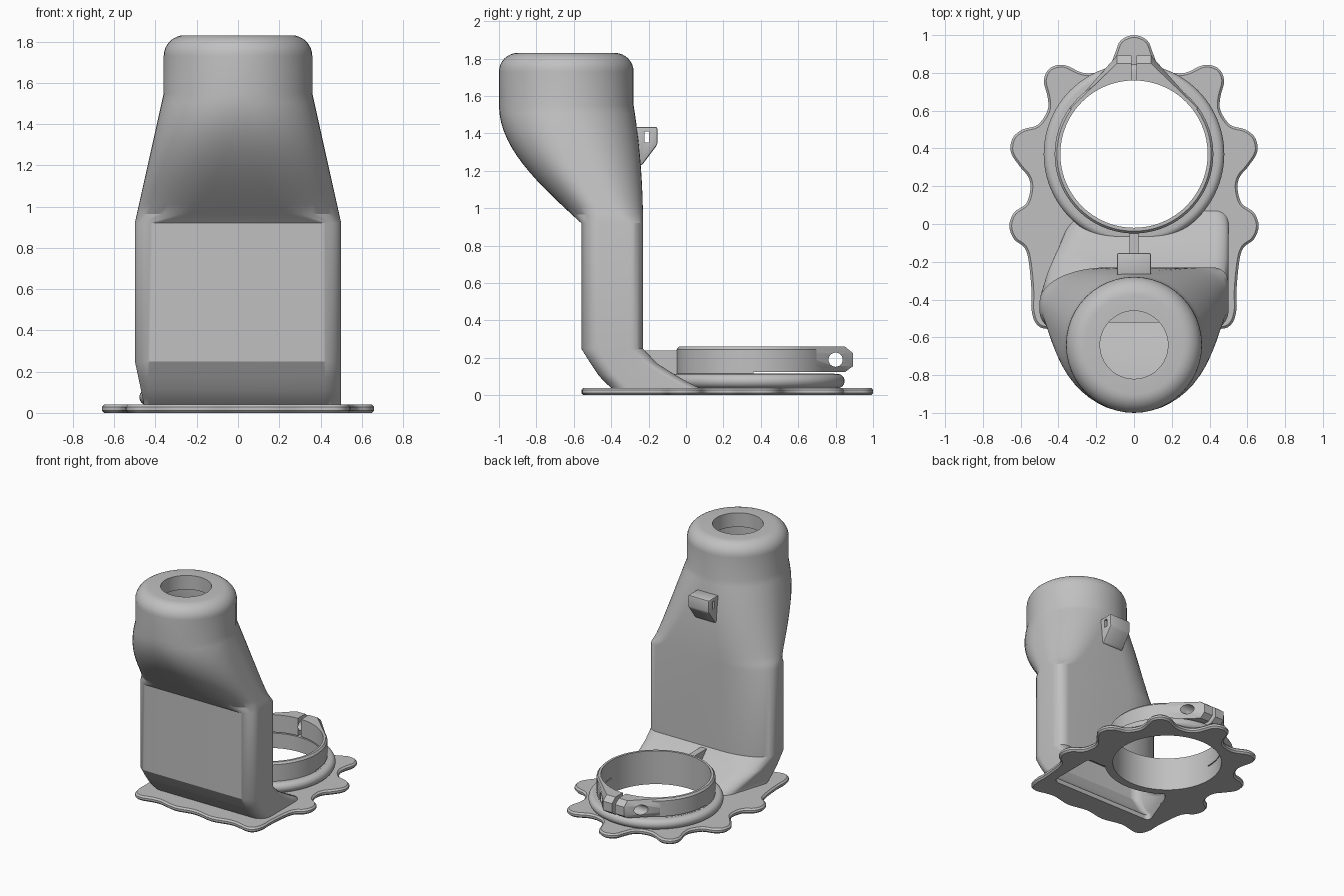
import bpy, bmesh
from math import sin, cos, pi, radians
from mathutils import Vector

cube = bpy.data.objects.get("Cube")
if cube:
    bpy.data.objects.remove(cube)

GREY = (0.53, 0.53, 0.53, 1)
plastic = bpy.data.materials.new("grey_plastic")
plastic.use_nodes = True
plastic.diffuse_color = GREY
plastic.node_tree.nodes["Principled BSDF"].inputs["Base Color"].default_value = GREY
RING_Y = 0.37
PORT_Y = -0.64


def loft(name, rings, close=False):
    """Skin a list of equal-length point rings, capped or closed into a loop."""
    bm = bmesh.new()
    rows = [[bm.verts.new(p) for p in ring] for ring in rings]
    n = len(rows[0])
    pairs = list(zip(rows, rows[1:]))
    if close:
        pairs.append((rows[-1], rows[0]))
    for a, b in pairs:
        for i in range(n):
            j = (i + 1) % n
            bm.faces.new((a[i], a[j], b[j], b[i]))
    if not close:
        bm.faces.new(rows[0])
        bm.faces.new(rows[-1])
    bmesh.ops.remove_doubles(bm, verts=bm.verts, dist=1e-4)
    bmesh.ops.recalc_face_normals(bm, faces=bm.faces)
    mesh = bpy.data.meshes.new(name)
    bm.to_mesh(mesh)
    bm.free()
    mesh.materials.append(plastic)
    ob = bpy.data.objects.new(name, mesh)
    bpy.context.collection.objects.link(ob)
    return ob


def circle(r, y, z, n=96):
    return [(r * cos(2 * pi * i / n), y + r * sin(2 * pi * i / n), z) for i in range(n)]


def prism_x(name, half, profile):
    return loft(name, [[(x, y, z) for y, z in profile] for x in (-half, half)])


def box(name, x, y0, y1, z0, z1):
    return prism_x(name, x, [(y0, z0), (y1, z0), (y1, z1), (y0, z1)])


def apply(ob, kind, **settings):
    mod = ob.modifiers.new(kind.lower(), kind)
    for key, value in settings.items():
        setattr(mod, key, value)
    bpy.context.view_layer.objects.active = ob
    bpy.ops.object.modifier_apply(modifier=mod.name)


def cut(ob, *cutters):
    for c in cutters:
        apply(ob, 'BOOLEAN', operation='DIFFERENCE', solver='EXACT', object=c)


def section(z, front, back, front_left, right, back_left, rf, rb, rl, inset=0, n=12):
    """Four-cornered duct section; each corner is an arc of (x, y) radii."""
    d = inset
    corners = [Vector(c) for c in ((front_left + d, front + d), (right - d, front + d),
                                   (right - d, back - d), (back_left + d, back - d))]
    lens = [rf[::-1], rf, rb[::-1], rl]
    ring = []
    for i, c in enumerate(corners):
        u = (corners[i - 1] - c).normalized()
        v = (corners[(i + 1) % 4] - c).normalized()
        lu, lv = (max(k - d, 0.01) for k in lens[i])
        for k in range(n + 1):
            t = k / n * pi / 2
            p = c + u * lu * (1 - sin(t)) + v * lv * (1 - cos(t))
            ring.append((p.x, p.y, z))
    return ring


def duct_rings(inset=0):
    rings = []
    # flared foot: height, front, back, front left and back left corners
    for z, front, back, left, back_left in ((-0.02 if inset else 0.01, -0.39, 0.09, -0.48, -0.33),
                                            (0.04, -0.4, 0.07, -0.48, -0.33),
                                            (0.07, -0.435, 0.01, -0.483, -0.36),
                                            (0.11, -0.47, -0.06, -0.487, -0.4),
                                            (0.17, -0.51, -0.155, -0.493, -0.45)):
        rings.append(section(z, front, back, left, 0.5, back_left,
                             (0.09, 0.09), (0.07, 0.07), (0.15, 0.14), inset))
    # straight body, then blend into the round neck
    steps = 14
    levels = [(0.25, 0)] + [(0.92 + 0.63 * i / steps, i / steps) for i in range(steps + 1)]
    for z, t in levels:
        w = 0.5 - 0.14 * t
        fast = t ** 0.6
        back_r = 0.08 + 0.28 * fast
        rings.append(section(z, -0.56 - 0.44 * sin(t * pi / 2), -0.23 - 0.05 * t * t, -w, w, -w,
                             (0.1 + (w - 0.1) * t ** 0.35, 0.1 + 0.26 * fast),
                             (back_r, back_r), (0.36, 0.18 + 0.18 * fast), inset))
    return rings


def neck(z, r):
    return section(z, PORT_Y - r, PORT_Y + r, -r, r, -r, (r, r), (r, r), (r, r))


# Cutters
duct_core = loft("duct_core", duct_rings(0.04)
                 + [neck(1.7, 0.32), neck(1.72, 0.18), neck(1.9, 0.18)])
ring_bore = loft("ring_bore", [circle(0.39, RING_Y, z) for z in (-0.1, 0.5)])
foot_bore = loft("foot_bore", [circle(0.41, RING_Y, z) for z in (-0.1, 0.5)])
flex_slit = box("flex_slit", 0.7, 0.36, 1.1, 0.116, 0.124)
clamp_gap = box("clamp_gap", 0.014, 0.65, 1.1, 0.116, 0.4)
hook_slot = box("hook_slot", 0.2, -0.222, -0.197, 1.35, 1.41)
bolt_hole = loft("bolt_hole", [[(x, y, 0.19 + z) for z, y, _ in circle(0.038, 0.8, 0, 24)]
                               for x in (-0.5, 0.5)])
cutters = [duct_core, ring_bore, foot_bore, flex_slit, clamp_gap, hook_slot, bolt_hole]

# Hollow duct with rounded shoulder
fillet = [neck(1.73 + 0.1 * sin(a), 0.26 + 0.1 * cos(a))
          for a in (k * pi / 16 for k in range(9))]
duct = loft("duct", duct_rings() + fillet)
cut(duct, duct_core, foot_bore)

# Scalloped base plate, outline mirrored and smoothed
half = [(0, 1), (0.07, 0.972), (0.1, 0.905), (0.127, 0.845), (0.18, 0.807), (0.27, 0.8),
        (0.37, 0.842), (0.445, 0.825), (0.477, 0.76), (0.457, 0.67), (0.458, 0.6),
        (0.51, 0.525), (0.59, 0.5), (0.642, 0.455), (0.652, 0.38), (0.605, 0.305),
        (0.56, 0.25), (0.548, 0.19), (0.57, 0.11), (0.635, 0.06), (0.66, -0.01),
        (0.635, -0.08), (0.58, -0.125), (0.557, -0.2), (0.542, -0.36), (0.543, -0.45),
        (0.52, -0.525), (0.46, -0.555), (0.32, -0.53), (0.16, -0.56), (0, -0.535)]
loop = [Vector(p) for p in half + [(-x, y) for x, y in half[-2:0:-1]]]
outline = []
for i, b in enumerate(loop):
    a, c, d = loop[i - 1], loop[(i + 1) % len(loop)], loop[(i + 2) % len(loop)]
    for t in (0, 0.25, 0.5, 0.75):
        outline.append(b + (c - a) * (t / 2) + (a * 2 - b * 5 + c * 4 - d) * (t * t / 2)
                       + (b * 3 - a - c * 3 + d) * (t ** 3 / 2))
plate = loft("base_plate", [[(p.x, p.y, z) for p in outline] for z in (0, 0.04)])
apply(plate, 'BEVEL', width=0.012, segments=1, limit_method='ANGLE', angle_limit=radians(60))
cut(plate, duct_core, foot_bore)

# Rounded collar and clamp ring
bulge = [(0.44 + 0.038 * cos(a), 0.076 + 0.038 * sin(a))
         for a in (k * pi / 14 for k in range(-6, 8))]
collar = loft("clamp_ring", [circle(r, RING_Y, z) for r, z in (
    [(0.39, 0), (0.45, 0)] + bulge
    + [(0.42, 0.115), (0.42, 0.245), (0.408, 0.26), (0.39, 0.26)])], close=True)
cut(collar, flex_slit, clamp_gap, bolt_hole)

# Clamp ears with chamfered ends
ears = loft("clamp_ears", [[(0.09, y, z), (0.34, 0.61, z), (0.2, 0.6, z),
                            (-0.2, 0.6, z), (-0.34, 0.61, z), (-0.09, y, z)]
                           for z, y in ((0.124, 0.85), (0.155, 0.893),
                                        (0.225, 0.893), (0.26, 0.85))])
cut(ears, ring_bore, clamp_gap, bolt_hole)

# Cable hook on the back of the duct
hook = prism_x("cable_hook", 0.09, [(-0.275, 1.435), (-0.153, 1.435), (-0.153, 1.34),
                                    (-0.235, 1.23), (-0.275, 1.23)])
apply(hook, 'BEVEL', width=0.01, segments=2)
cut(hook, hook_slot)

# Rib joining ring and duct
rib = prism_x("support_rib", 0.025, [(-0.25, 0.24), (-0.04, 0.24), (-0.04, 0.07), (-0.25, 0.23)])

for c in cutters:
    bpy.data.objects.remove(c)
for ob in (duct, plate, collar, ears, hook, rib):
    bpy.ops.object.select_all(action='DESELECT')
    ob.select_set(True)
    bpy.context.view_layer.objects.active = ob
    bpy.ops.object.shade_smooth_by_angle(angle=radians(30))
